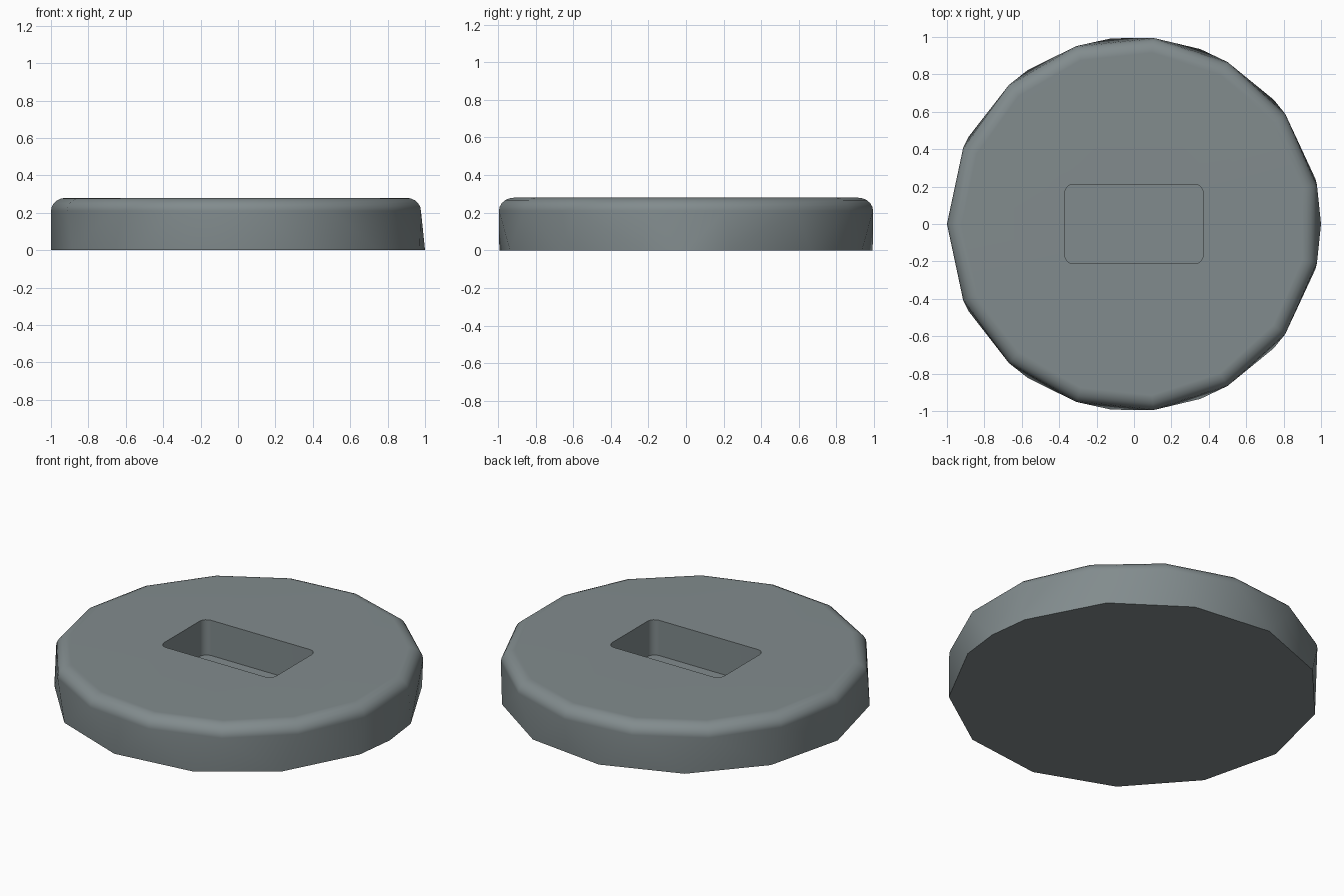
import bpy, bmesh, math

if "Cube" in bpy.data.objects:
    bpy.data.objects.remove(bpy.data.objects["Cube"])

TOP, SHOULDER, FLOOR = 0.28, 0.21, 0.07

grey = bpy.data.materials.new("slate_grey")
grey.diffuse_color = (0.222, 0.26, 0.268, 1)
grey.use_nodes = True
grey.node_tree.nodes["Principled BSDF"].inputs["Base Color"].default_value = grey.diffuse_color

bm = bmesh.new()


def ring(angles, radius, z):
    return [bm.verts.new((radius * math.cos(a), radius * math.sin(a), z)) for a in angles]


def bridge(lower, upper):
    n = len(lower)
    for i in range(n):
        j = (i + 1) % n
        bm.faces.new((lower[i], lower[j], upper[j], upper[i]))


def loop_edges(loop):
    return [bm.edges.get((v, loop[(i + 1) % len(loop)])) or
            bm.edges.new((v, loop[(i + 1) % len(loop)])) for i, v in enumerate(loop)]


# Base outline: 13 sides plus one extra corner at +x; shoulder outline: 15 sides
base_angles = sorted([math.pi + math.tau * k / 13 for k in range(13)] + [math.tau])
rim_angles = [math.pi + math.tau * k / 15 for k in range(15)]
base = ring(base_angles, 1, 0)
shoulder = ring(rim_angles, 1, SHOULDER)
bm.faces.new(base[::-1])

# Side wall: triangles zipped between the two outlines
a2 = base_angles + [base_angles[0] + math.tau]
b2 = rim_angles + [rim_angles[0] + math.tau]
i = j = 0
while i < len(base) or j < len(shoulder):
    lo, up = base[i % len(base)], shoulder[j % len(shoulder)]
    if j == len(shoulder) or (i < len(base) and a2[i + 1] <= b2[j + 1]):
        i += 1
        bm.faces.new((lo, base[i % len(base)], up))
    else:
        j += 1
        bm.faces.new((lo, shoulder[j % len(shoulder)], up))

# Rounded top edge
last = shoulder
for k in range(1, 6):
    t = math.radians(18 * k)
    nxt = ring(rim_angles, 1 - 0.08 * (1 - math.cos(t)),
               SHOULDER + (TOP - SHOULDER) * math.sin(t))
    bridge(last, nxt)
    last = nxt

# Rectangular pocket with rounded corners
R, HX, HY = 0.045, 0.37, 0.212
outline = []
for q, (sx, sy) in enumerate([(1, 1), (-1, 1), (-1, -1), (1, -1)]):
    for k in range(5):
        a = math.radians(90 * q + 22.5 * k)
        outline.append((sx * (HX - R) + R * math.cos(a), sy * (HY - R) + R * math.sin(a)))
mouth = [bm.verts.new((x, y, TOP)) for x, y in outline]
floor = [bm.verts.new((x, y, FLOOR)) for x, y in outline]
bridge(mouth, floor)
bm.faces.new(floor)

# Flat top around the pocket
bmesh.ops.triangle_fill(bm, use_beauty=True, edges=loop_edges(last) + loop_edges(mouth),
                        normal=(0, 0, 1))
bmesh.ops.recalc_face_normals(bm, faces=bm.faces[:])

mesh = bpy.data.meshes.new("slotted_disc_base")
bm.to_mesh(mesh)
bm.free()
mesh.materials.append(grey)
disc = bpy.data.objects.new("slotted_disc_base", mesh)
bpy.context.collection.objects.link(disc)
bpy.context.view_layer.objects.active = disc
disc.select_set(True)
bpy.ops.object.shade_smooth_by_angle(angle=math.radians(35))

# Keep the large flat faces evenly shaded
wn = disc.modifiers.new("even_shading", 'WEIGHTED_NORMAL')
wn.keep_sharp = True
